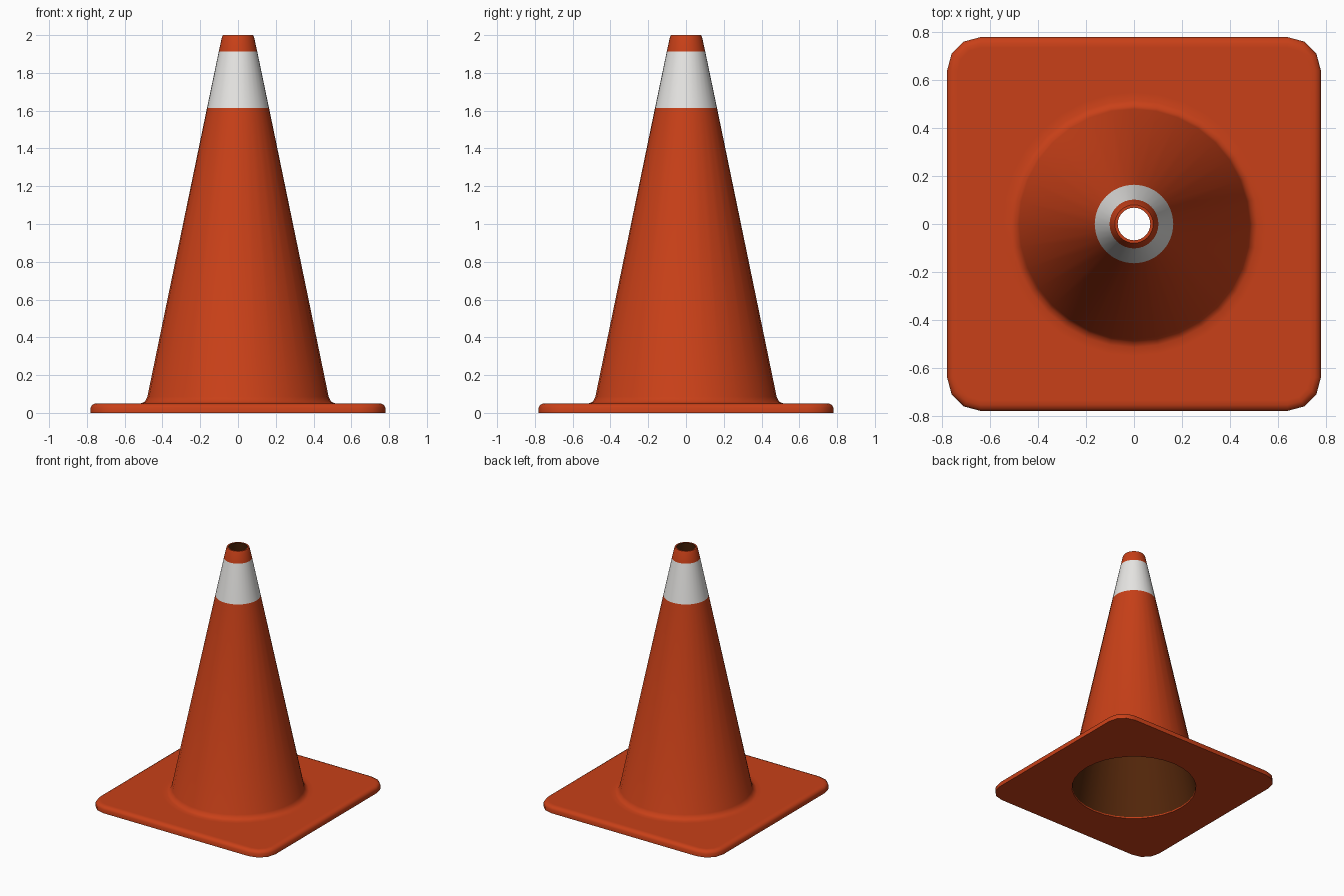
import bpy, bmesh
from math import cos, sin, pi, radians

cube = bpy.data.objects.get("Cube")
if cube:
    bpy.data.objects.remove(cube, do_unlink=True)


def material(name, colour):
    mat = bpy.data.materials.new(name)
    mat.use_nodes = True
    mat.diffuse_color = (*colour, 1)
    bsdf = mat.node_tree.nodes["Principled BSDF"]
    bsdf.inputs["Base Color"].default_value = (*colour, 1)
    bsdf.inputs["Roughness"].default_value = 0.6
    return mat


ORANGE, WHITE, INNER = range(3)
materials = [
    material("orange rubber", (0.58, 0.051, 0.009)),
    material("white band", (0.86, 0.85, 0.83)),
    material("dark brown inside", (0.085, 0.019, 0.003)),
]

SIDES = 32
HALF, CORNER = 0.78, 0.14
bm = bmesh.new()


def circle(radius, z):
    return [bm.verts.new((radius * cos(2 * pi * i / SIDES),
                          radius * sin(2 * pi * i / SIDES), z))
            for i in range(SIDES)]


def rounded_square(inset, z):
    """Square ring with three-segment corners."""
    centre, radius = HALF - CORNER, CORNER - inset
    ring = []
    for q, (sx, sy) in enumerate([(1, 1), (-1, 1), (-1, -1), (1, -1)]):
        for step in range(4):
            a = q * pi / 2 + step * pi / 6
            ring.append(bm.verts.new((sx * centre + radius * cos(a),
                                      sy * centre + radius * sin(a), z)))
    return ring


def skin(rings, colours):
    """Join neighbouring rings with quads."""
    for a, b, colour in zip(rings, rings[1:], colours):
        n = len(a)
        for i in range(n):
            j = (i + 1) % n
            bm.faces.new((a[i], a[j], b[j], b[i])).material_index = colour


def fill_between(outer, inner, direction):
    """Flat plate face with a round hole."""
    edges = []
    for ring in (outer, inner):
        for i, v in enumerate(ring):
            w = ring[(i + 1) % len(ring)]
            edges.append(bm.edges.get((v, w)) or bm.edges.new((v, w)))
    bmesh.ops.triangle_fill(bm, use_beauty=True, edges=edges,
                            normal=(0, 0, direction))


# Cone wall: flared foot, band, rim, hollow inside, thin lower lip
wall = [(0.55, 0.05), (0.515, 0.05), (0.493, 0.06), (0.48, 0.085),
        (0.164, 1.615), (0.102, 1.912), (0.085, 1.99), (0.08, 2.0),
        (0.068, 2.0), (0.463, 0.01), (0.465, 0)]
colours = [ORANGE] * 4 + [WHITE] + [ORANGE] * 3 + [INNER, ORANGE]
cone_rings = [circle(r, z) for r, z in wall]
skin(cone_rings, colours)

# Base plate: rounded upper edge
edge = [(0, 0), (0, 0.028), (0.008, 0.042), (0.025, 0.05), (0.045, 0.05)]
base_rings = [rounded_square(i, z) for i, z in edge]
skin(base_rings, [ORANGE] * len(edge))
fill_between(base_rings[-1], cone_rings[0], 1)
fill_between(base_rings[0], cone_rings[-1], -1)

bmesh.ops.recalc_face_normals(bm, faces=bm.faces)
mesh = bpy.data.meshes.new("cone_and_base")
bm.to_mesh(mesh)
bm.free()
for mat in materials:
    mesh.materials.append(mat)

cone = bpy.data.objects.new("cone_and_base", mesh)
bpy.context.collection.objects.link(cone)
bpy.ops.object.select_all(action="DESELECT")
cone.select_set(True)
bpy.context.view_layer.objects.active = cone
bpy.ops.object.shade_smooth_by_angle(angle=radians(50))
